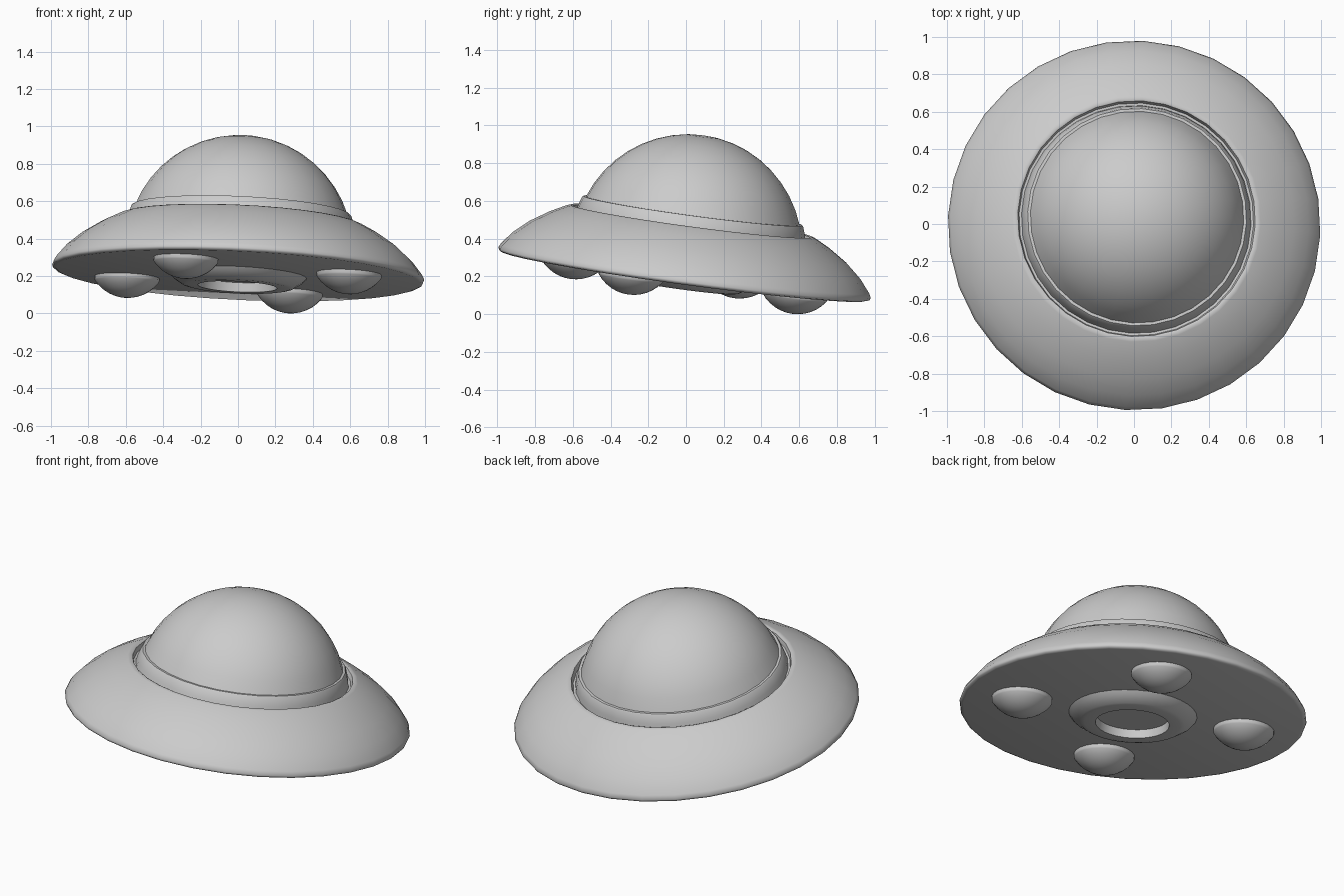
import bpy, bmesh, math
from mathutils import Matrix, Euler, Vector

if "Cube" in bpy.data.objects:
    bpy.data.objects.remove(bpy.data.objects["Cube"])

# Whole saucer is tilted: local axis leans back and a little right
TILT = (Matrix.Translation((0, -0.01, 0.2)) @
        Euler((math.radians(-7.8), math.radians(2.3), math.radians(-3))).to_matrix().to_4x4())


def lathe(name, profile, segments, offset=(0, 0, 0), angle=35):
    """Spin a (radius, height) profile around the local axis."""
    bm = bmesh.new()
    verts = [bm.verts.new((r, 0, h)) for r, h in profile]
    edges = [bm.edges.new(p) for p in zip(verts, verts[1:])]
    bmesh.ops.spin(bm, geom=verts + edges, cent=(0, 0, 0), axis=(0, 0, 1),
                   angle=math.tau, steps=segments, use_duplicate=False)
    bmesh.ops.remove_doubles(bm, verts=bm.verts, dist=0.0005)
    bmesh.ops.recalc_face_normals(bm, faces=bm.faces)
    bmesh.ops.transform(bm, matrix=TILT @ Matrix.Translation(offset), verts=bm.verts)
    mesh = bpy.data.meshes.new(name)
    bm.to_mesh(mesh)
    bm.free()
    ob = bpy.data.objects.new(name, mesh)
    bpy.context.collection.objects.link(ob)
    bpy.ops.object.select_all(action='DESELECT')
    ob.select_set(True)
    bpy.context.view_layer.objects.active = ob
    bpy.ops.object.shade_smooth_by_angle(angle=math.radians(angle))
    return ob


def cap(radius, base, height, steps):
    """Spherical cap profile from its rim to its pole."""
    R = (radius ** 2 + height ** 2) / (2 * abs(height))
    a = math.asin(radius / R)
    s = math.copysign(1, height)
    return [(R * math.sin(a * (1 - i / steps)),
             base + height - s * R * (1 - math.cos(a * (1 - i / steps))))
            for i in range(steps + 1)]


# Saucer body: flat underside, rounded rim, curved top, lip and groove
lathe("saucer_body", [(0, 0), (0.975, 0), (0.992, 0.006), (0.997, 0.018), (0.985, 0.042),
                      (0.93, 0.11), (0.85, 0.18), (0.75, 0.245), (0.665, 0.289),
                      (0.648, 0.295), (0.636, 0.29), (0.628, 0.262), (0.59, 0.258), (0, 0.258)], 32, angle=50)

# Collar between body and dome
lathe("dome_collar", [(0.616, 0.255), (0.608, 0.295), (0.592, 0.343), (0.586, 0.35),
                      (0.565, 0.35)], 32)

# Dome
lathe("dome", cap(0.572, 0.348, 0.405, 9), 32)

# Central ring hatch underneath
lathe("belly_ring", [(0.37, 0.002), (0.35, -0.022), (0.30, -0.054), (0.275, -0.06),
                     (0.212, -0.06), (0.208, -0.01), (0, -0.01)], 32)

# Four landing bulbs
for i in range(4):
    a = math.radians(-22.5 + 90 * i)
    lathe(f"landing_bulb_{i + 1}", [(0.174, 0.004), (0.174, -0.016)] + cap(0.17, -0.024, -0.085, 6),
          24, offset=(0.657 * math.cos(a), 0.657 * math.sin(a), 0))

# Stand the model on z = 0
bpy.context.view_layer.update()
meshes = [o.data for o in bpy.context.scene.objects if o.type == 'MESH']
low = min(v.co.z for m in meshes for v in m.vertices)
for m in meshes:
    m.transform(Matrix.Translation((0, 0, -low)))
